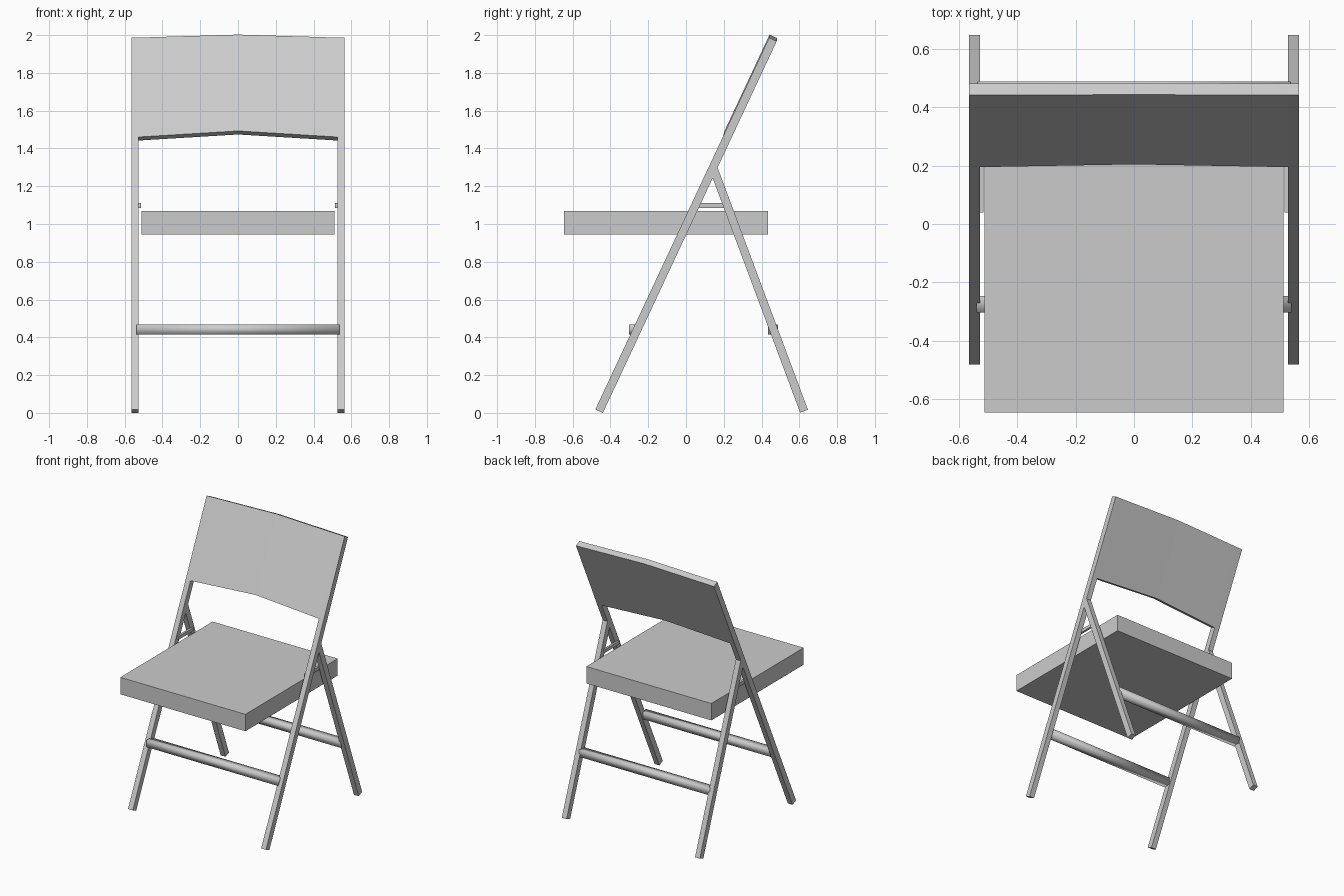
import bpy, bmesh
from mathutils import Vector

if "Cube" in bpy.data.objects:
    bpy.data.objects.remove(bpy.data.objects["Cube"])


def make(name, bm, mirror=False, smooth=False):
    bmesh.ops.recalc_face_normals(bm, faces=bm.faces[:])
    for f in bm.faces:
        f.smooth = smooth
    me = bpy.data.meshes.new(name)
    bm.to_mesh(me)
    bm.free()
    ob = bpy.data.objects.new(name, me)
    bpy.context.collection.objects.link(ob)
    if mirror:
        m = ob.modifiers.new("mirror", 'MIRROR')
        m.use_clip = True
    return ob


def box(name, x, y, z, mirror=False, smooth=False):
    bm = bmesh.new()
    bmesh.ops.create_cube(bm, size=1)
    for v in bm.verts:
        v.co = Vector([(a + b) / 2 + c * (b - a) for c, (a, b) in zip(v.co, (x, y, z))])
    return make(name, bm, mirror, smooth)


X0, X1, T = 0.526, 0.565, 0.044   # leg inner / outer x, leg thickness

# Front legs and backrest: one half in the tilted plane, extruded and mirrored
origin = Vector((0, -0.48, 0.0186))
along = Vector((0, 0.4237, 0.9058))
back = Vector((0, 0.9058, -0.4237))


def plane(x, s, d=0):
    return origin + Vector((x, 0, 0)) + along * s + back * d


bm = bmesh.new()
BULGE = -0.005
coords = {
    'a': (X0, 0), 'b': (X1, 0), 'c': (X1, 1.592), 'd': (X0, 1.592),
    'e': (X1, 2.172), 'f': (X0, 2.173), 'g': (0, 1.625), 'h': (0, 2.188)}
layers = []
for depth in (0, T):
    layers.append({k: bm.verts.new(plane(x, s, depth + (BULGE if x == 0 else 0)))
                   for k, (x, s) in coords.items()})
for lay in layers:
    for quad in ("abcd", "dcef", "gdfh"):
        bm.faces.new([lay[k] for k in quad])
for p, q in ("ab", "bc", "ce", "ef", "fh", "gd", "da"):
    bm.faces.new([layers[0][p], layers[0][q], layers[1][q], layers[1][p]])
make("front_legs_and_backrest", bm, mirror=True)

# Rear legs
bottom, top = Vector((0, 0.625, 0.009)), Vector((0, 0.147, 1.29))
d = (top - bottom).normalized()
side = Vector((0, d.z, -d.y)) * T / 2
bm = bmesh.new()
face = bm.faces.new([bm.verts.new(p + Vector((X0, 0, 0))) for p in
                     (bottom - side, bottom + side, top + side, top - side)])
ext = bmesh.ops.extrude_face_region(bm, geom=[face], use_keep_orig=True)
for v in ext["geom"]:
    if isinstance(v, bmesh.types.BMVert):
        v.co.x = X1
make("rear_legs", bm, mirror=True)

# Seat
box("seat", (-0.512, 0.512), (-0.645, 0.435), (0.945, 1.07))

# Side brackets joining front and rear legs
box("leg_brackets", (0.514, 0.53), (0.04, 0.215), (1.086, 1.11), mirror=True)

# Cross bars
box("front_cross_bar", (-0.538, 0.538), (-0.302, -0.247), (0.416, 0.467), smooth=True)
box("rear_cross_bar", (-0.535, 0.535), (0.434, 0.488), (0.416, 0.467), smooth=True)
